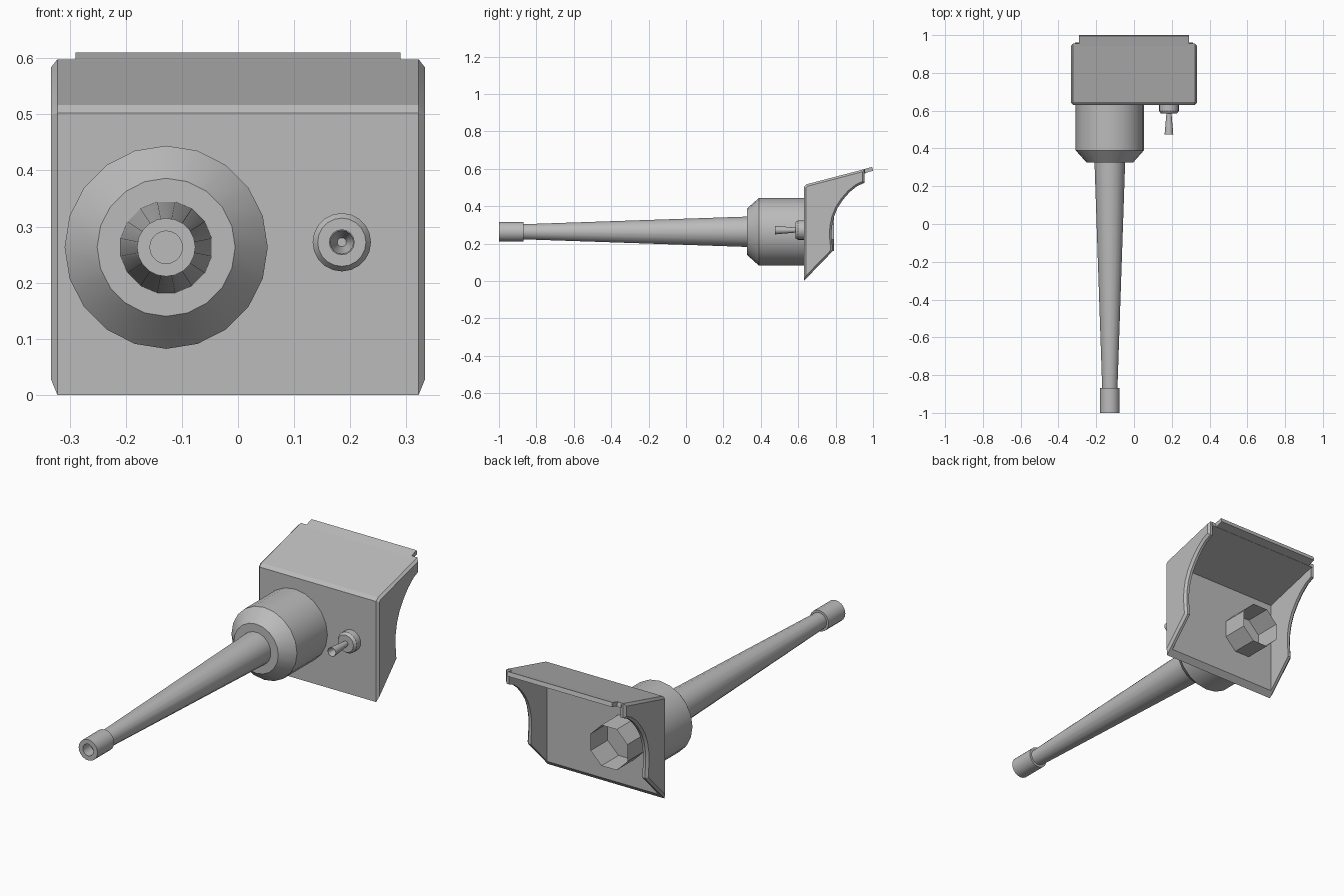
import bpy, bmesh, math
from mathutils import Vector

if "Cube" in bpy.data.objects:
    bpy.data.objects.remove(bpy.data.objects["Cube"])

steel = bpy.data.materials.new("grey steel")
steel.diffuse_color = (0.5, 0.5, 0.5, 1)
steel.use_nodes = True
steel.node_tree.nodes["Principled BSDF"].inputs["Base Color"].default_value = steel.diffuse_color


def finish(name, bm, smooth=True):
    bmesh.ops.recalc_face_normals(bm, faces=bm.faces[:])
    me = bpy.data.meshes.new(name)
    bm.to_mesh(me)
    bm.free()
    ob = bpy.data.objects.new(name, me)
    bpy.context.collection.objects.link(ob)
    me.materials.append(steel)
    if smooth:
        bpy.ops.object.select_all(action='DESELECT')
        ob.select_set(True)
        bpy.context.view_layer.objects.active = ob
        bpy.ops.object.shade_smooth_by_angle(angle=math.radians(30))
    return ob


def prism(name, outline, x0, x1, chamfer_x=None, chamfer=0.011):
    """Extrude a (y, z) outline along x; optionally chamfer the rim at chamfer_x."""
    bm = bmesh.new()
    face = bm.faces.new([bm.verts.new((x0, y, z)) for y, z in outline])
    new = bmesh.ops.extrude_face_region(bm, geom=[face])["geom"]
    bmesh.ops.translate(bm, vec=(x1 - x0, 0, 0),
                        verts=[g for g in new if isinstance(g, bmesh.types.BMVert)])
    if chamfer_x is not None:
        rim = [e for e in bm.edges if all(abs(v.co.x - chamfer_x) < 1e-5 for v in e.verts)]
        bmesh.ops.bevel(bm, geom=rim, offset=chamfer, segments=1, affect='EDGES')
    return finish(name, bm)


def lathe(name, cx, cz, sides, profile, cap_start=True, cap_end=True, phase=0.0):
    """Revolve (y, radius) points around a line along y."""
    bm = bmesh.new()
    rings = []
    for y, r in profile:
        angles = [phase + math.tau * i / sides for i in range(sides)]
        rings.append([bm.verts.new((cx + r * math.sin(a), y, cz + r * math.cos(a))) for a in angles])
    for a, b in zip(rings, rings[1:]):
        for i in range(sides):
            j = (i + 1) % sides
            bm.faces.new((a[i], a[j], b[j], b[i]))
    if cap_start:
        bm.faces.new(rings[0])
    if cap_end:
        bm.faces.new(rings[-1])
    return finish(name, bm)


# Cheek plates with a curved rear edge
cheek = [(0.63, 0), (0.63, 0.502), (0.645, 0.517), (0.955, 0.598), (0.955, 0.525),
         (0.915, 0.507), (0.875, 0.475), (0.84, 0.435), (0.81, 0.39), (0.79, 0.34),
         (0.78, 0.29), (0.778, 0.24), (0.785, 0.16)]
for side, name in ((-1, "left_cheek"), (1, "right_cheek")):
    prism(name, cheek, side * 0.308, side * 0.333, side * 0.333)

# Front plate and sloping roof in one bent sheet
prism("front_and_roof", [(0.63, 0), (0.63, 0.502), (0.645, 0.517), (0.955, 0.598),
                         (0.96, 0.576), (0.655, 0.497), (0.655, 0.026)], -0.312, 0.312)
# Rear lip of the roof
prism("roof_lip", [(0.94, 0.594), (0.995, 0.61), (1.0, 0.589), (0.945, 0.573)], -0.29, 0.29)

# Main gun
GX, GZ = -0.128, 0.263
lathe("gun_sleeve", GX, GZ, 20, [(0.325, 0.123), (0.39, 0.181), (0.64, 0.181)])
lathe("gun_barrel", GX, GZ, 16, [(-0.875, 0.041), (0.335, 0.083)], phase=math.pi / 16)
lathe("muzzle", GX, GZ, 20, [(-0.868, 0.04), (-0.868, 0.052), (-1.0, 0.052),
                             (-1.0, 0.029), (-0.94, 0.029)])
# Open breech tube behind the front plate
lathe("breech_tube", GX, GZ, 8, [(0.65, 0.11), (0.79, 0.11)], cap_end=False, phase=math.pi / 8)

# Secondary gun with flared muzzle
lathe("small_gun_mount", 0.185, 0.272, 20, [(0.585, 0.043), (0.598, 0.052), (0.64, 0.052)])
lathe("small_gun_barrel", 0.185, 0.272, 16, [(0.59, 0.013), (0.475, 0.023), (0.475, 0.021), (0.53, 0.008)])
